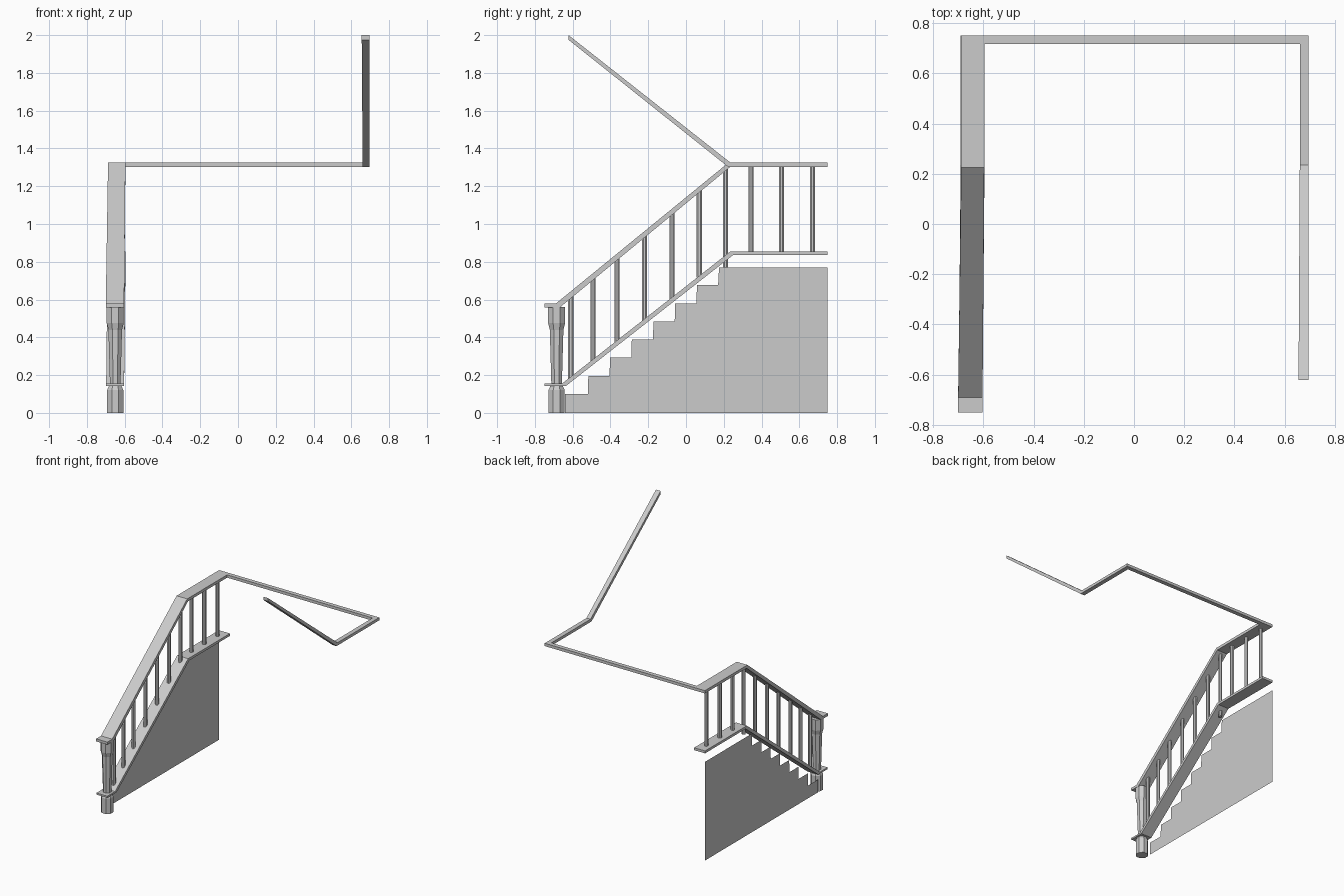
import bpy, math

if "Cube" in bpy.data.objects:
    bpy.data.objects.remove(bpy.data.objects["Cube"])

def add_mesh(name, verts, faces):
    me = bpy.data.meshes.new(name)
    me.from_pydata(verts, [], faces)
    me.update()
    ob = bpy.data.objects.new(name, me)
    bpy.context.collection.objects.link(ob)
    return ob

def loft(name, rings):
    """Closed solid through a list of equal-length rings."""
    n = len(rings[0])
    faces = [tuple(reversed(range(n)))]
    for k in range(len(rings) - 1):
        for i in range(n):
            j = (i + 1) % n
            faces.append((k*n + i, k*n + j, (k+1)*n + j, (k+1)*n + i))
    faces.append(tuple(range((len(rings) - 1) * n, len(rings) * n)))
    return add_mesh(name, [v for r in rings for v in r], faces)

def rail(name, sections):
    """Section: (x0, x1, y_top, z_top, y_bottom, z_bottom), running along y."""
    return loft(name, [[(x0, yb, zb), (x0, yt, zt), (x1, yt, zt), (x1, yb, zb)]
                       for x0, x1, yt, zt, yb, zb in sections])

def turned(name, x, y, levels, sides=8):
    """Upright faceted part; levels are (z, half width)."""
    rings = []
    for z, a in levels:
        r = a / math.cos(math.pi / sides)
        rings.append([(x + r * math.cos((i + .5) * math.tau / sides),
                       y + r * math.sin((i + .5) * math.tau / sides), z)
                      for i in range(sides)])
    return loft(name, rings)

# Left handrail and lower rail
rail("left_handrail", [
    (-.70, -.603, -.75, .578, -.75, .558),
    (-.70, -.603, -.69, .578, -.668, .558),
    (-.688, -.596, .225, 1.325, .235, 1.303),
    (-.688, -.596, .75, 1.325, .75, 1.303)])
rail("lower_rail", [
    (-.698, -.603, -.75, .156, -.75, .143),
    (-.698, -.603, -.655, .156, -.635, .143),
    (-.69, -.595, .235, .855, .25, .836),
    (-.69, -.595, .75, .855, .75, .836)])

# Back and right handrails
rail("back_handrail", [
    (-.60, .695, .717, 1.325, .717, 1.303),
    (-.60, .695, .75, 1.325, .75, 1.303)])
rail("right_handrail", [
    (.66, .695, .717, 1.325, .717, 1.303),
    (.66, .695, .235, 1.325, .222, 1.303),
    (.655, .695, -.622, 2.0, -.622, 1.975)])

# Balusters
def on_rail(y, low, high):
    t = min(1, max(0, (y + .67) / .9))
    return low + (high - low) * t

for i, y in enumerate([-.61, -.493, -.365, -.22, -.075, .07, .21, .345, .505, .67]):
    bottom = .77 if y == .21 else on_rail(y, .13, .845)
    top = on_rail(y, .572, 1.31)
    turned(f"baluster_{i + 1}", -.645, y, [(bottom, .0135), (top, .0135)])

# Newel post
turned("newel_post", -.65, -.685, [
    (0, .043), (.12, .043), (.143, .033), (.156, .028),
    (.44, .036), (.475, .045), (.56, .045)])

# Stepped side panel
outline = [(-.64, 0)]
for i in range(7):
    outline += [(-.64 if i == 0 else -.517 + .115 * (i - 1), .1 + .096 * i),
                (-.52 + .115 * i, .1 + .096 * i)]
outline += [(.175, .77), (.75, .77), (.75, 0)]
add_mesh("stepped_panel", [(-.69, y, z) for y, z in outline],
         [tuple(reversed(range(len(outline))))])
